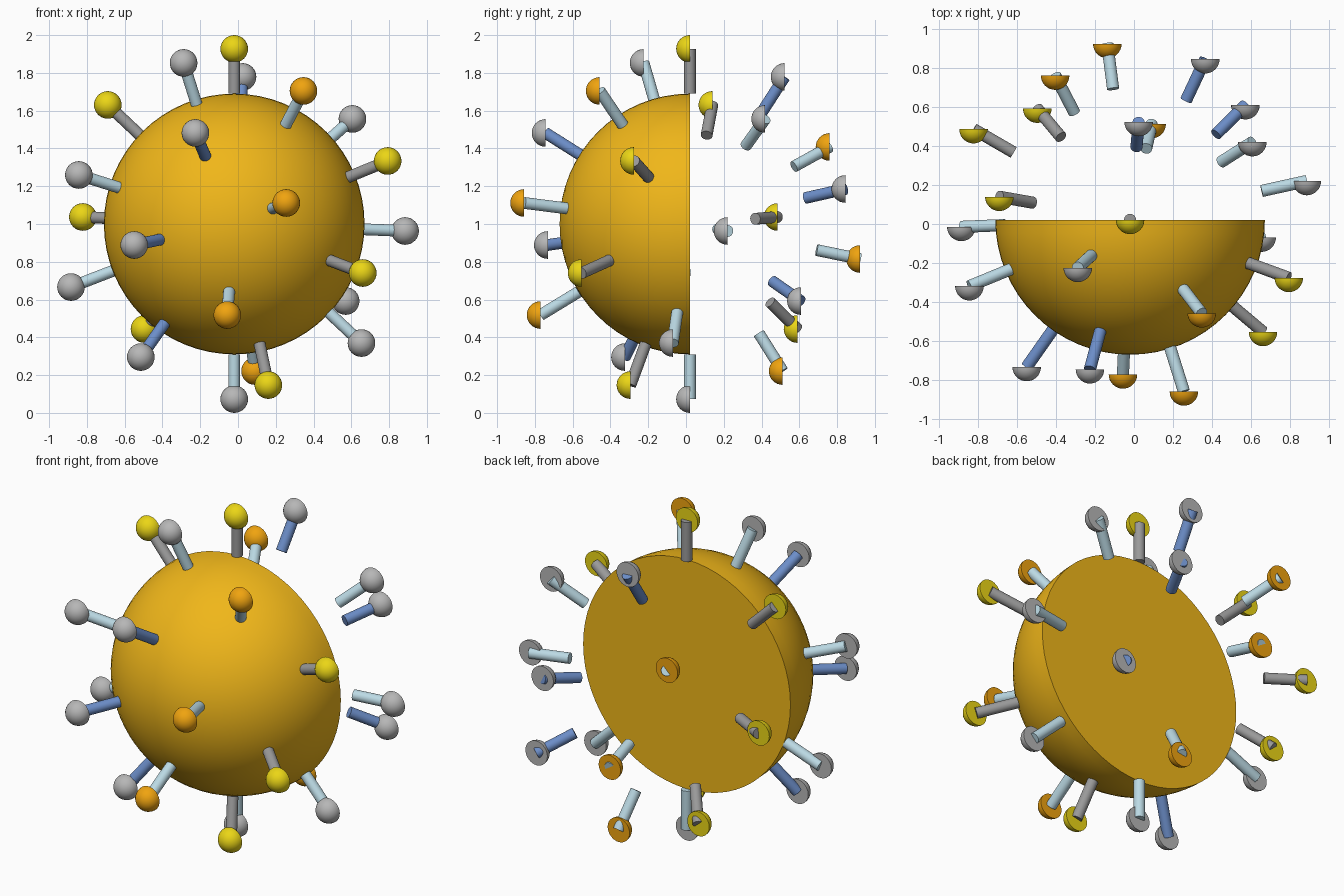
import bpy, bmesh, math
from mathutils import Vector, Matrix

if "Cube" in bpy.data.objects:
    bpy.data.objects.remove(bpy.data.objects["Cube"])

CENTER = Vector((-0.02, 0.021, 1.0))
BODY_R, TIP_R, HEAD_R, ROD_R = 0.69, 0.927, 0.073, 0.031
COUNT = 26


def material(name, rgb):
    m = bpy.data.materials.new(name)
    m.diffuse_color = (*rgb, 1)
    m.use_nodes = True
    m.node_tree.nodes["Principled BSDF"].inputs["Base Color"].default_value = m.diffuse_color
    return m


def finish(bm, name, mat):
    # smooth curved faces, sharp rims
    bmesh.ops.recalc_face_normals(bm, faces=bm.faces)
    for f in bm.faces:
        f.smooth = True
    for e in bm.edges:
        if len(e.link_faces) == 2 and e.calc_face_angle() > math.radians(40):
            e.smooth = False
    me = bpy.data.meshes.new(name)
    bm.to_mesh(me)
    bm.free()
    me.materials.append(mat)
    return me


def half_ball(name, radius, segments, mat):
    # front half of a sphere, closed by a flat back at y = 0
    bm = bmesh.new()
    bmesh.ops.create_uvsphere(bm, u_segments=segments, v_segments=segments // 2, radius=radius)
    low = [v for v in bm.verts if v.co.z < -1e-4]
    bmesh.ops.delete(bm, geom=low, context='VERTS')
    bmesh.ops.holes_fill(bm, edges=[e for e in bm.edges if e.is_boundary], sides=0)
    bmesh.ops.rotate(bm, verts=bm.verts, matrix=Matrix.Rotation(math.pi / 2, 3, 'X'))
    return finish(bm, name, mat)


def rod(name, mat):
    # radial rod along z, from body surface to head centre
    bm = bmesh.new()
    bmesh.ops.create_cone(bm, cap_ends=True, segments=24, radius1=ROD_R, radius2=ROD_R,
                          depth=TIP_R - BODY_R,
                          matrix=Matrix.Translation((0, 0, (TIP_R + BODY_R) / 2)))
    return finish(bm, name, mat)


def place(name, mesh, loc):
    ob = bpy.data.objects.new(name, mesh)
    ob.location = loc
    bpy.context.collection.objects.link(ob)
    return ob


amber = material("amber", (0.87, 0.47, 0.01))
orange = material("orange", (0.87, 0.37, 0.005))
yellow = material("yellow", (0.83, 0.67, 0.008))
grey = material("grey", (0.47, 0.47, 0.47))
dark_grey = material("dark_grey", (0.32, 0.32, 0.32))
pale_blue = material("pale_blue", (0.50, 0.70, 0.78))
blue = material("blue", (0.15, 0.27, 0.58))

# half-sphere body
place("body", half_ball("body", BODY_R, 64, amber), CENTER)

# colour cycle of four repeating along the spiral
heads = {m: half_ball("head_" + m.name, HEAD_R, 32, m) for m in (yellow, grey, orange)}
rods = {m: rod("rod_" + m.name, m) for m in (dark_grey, pale_blue, blue)}
cycle = [(yellow, dark_grey), (grey, pale_blue), (grey, blue), (orange, pale_blue)]

# spikes spread on a golden-angle spiral
golden = math.pi * (3 - math.sqrt(5))
for i in range(COUNT):
    z = 1 - 2 * i / (COUNT - 1)
    r = math.sqrt(max(0, 1 - z * z))
    d = Vector((r * math.cos(golden * i), -r * math.sin(golden * i), z))
    head_mat, rod_mat = cycle[i % 4]
    place(f"spike_head_{i}", heads[head_mat], CENTER + d * TIP_R)
    ob = place(f"spike_rod_{i}", rods[rod_mat], CENTER)
    ob.rotation_euler = d.to_track_quat('Z', 'Y').to_euler()
